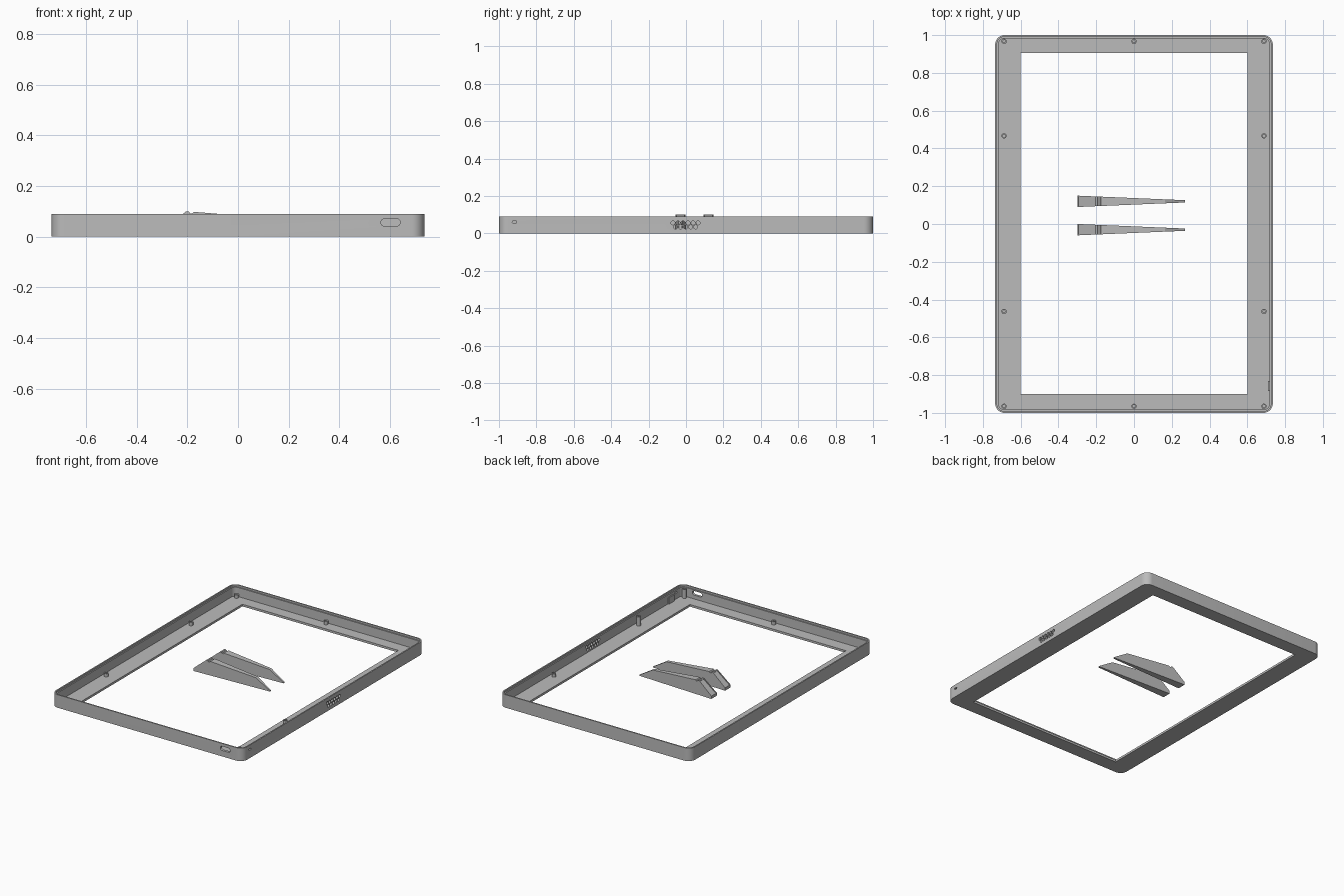
import bpy, bmesh, math
from mathutils import Vector

if "Cube" in bpy.data.objects:
    bpy.data.objects.remove(bpy.data.objects["Cube"])

grey = bpy.data.materials.new("plain grey")
grey.diffuse_color = (0.5, 0.5, 0.5, 1)
grey.use_nodes = True
grey.node_tree.nodes["Principled BSDF"].inputs["Base Color"].default_value = grey.diffuse_color


def make(name, bm):
    bmesh.ops.recalc_face_normals(bm, faces=bm.faces[:])
    me = bpy.data.meshes.new(name)
    bm.to_mesh(me)
    bm.free()
    ob = bpy.data.objects.new(name, me)
    bpy.context.collection.objects.link(ob)
    me.materials.append(grey)
    return ob


def rounded(w, h, r, seg=8):
    """Outline of a rounded rectangle with half sizes w and h."""
    pts = []
    for k, (sx, sy) in enumerate([(1, 1), (-1, 1), (-1, -1), (1, -1)]):
        for i in range(seg + 1):
            a = math.pi / 2 * (k + i / seg)
            pts.append((sx * (w - r) + r * math.cos(a), sy * (h - r) + r * math.sin(a)))
    return pts


def prism(name, pts, lo, hi, place=lambda u, v, d: (u, v, d)):
    """Extrude an outline from depth lo to depth hi."""
    bm = bmesh.new()
    a, b = [[bm.verts.new(place(u, v, d)) for u, v in pts] for d in (lo, hi)]
    n = len(pts)
    bm.faces.new(a)
    bm.faces.new(b)
    for i in range(n):
        j = (i + 1) % n
        bm.faces.new((a[i], a[j], b[j], b[i]))
    return make(name, bm)


def cut(target, cutter):
    mod = target.modifiers.new("cut", 'BOOLEAN')
    mod.operation, mod.solver, mod.object = 'DIFFERENCE', 'EXACT', cutter
    bpy.context.view_layer.objects.active = target
    bpy.ops.object.modifier_apply(modifier="cut")
    bpy.data.objects.remove(cutter)


def smooth(ob):
    bpy.ops.object.select_all(action='DESELECT')
    ob.select_set(True)
    bpy.context.view_layer.objects.active = ob
    bpy.ops.object.shade_smooth_by_angle(angle=math.radians(30))


# Tray frame: pocket, rim step and screen opening
W, H, T, FLOOR = 0.735, 1.0, 0.09, 0.015
frame = prism("frame", rounded(W, H, 0.05), 0, T)
cut(frame, prism("pocket", rounded(W - 0.017, H - 0.017, 0.033), FLOOR, 0.2))
cut(frame, prism("rim_step", rounded(W - 0.009, H - 0.009, 0.041), T - 0.012, 0.2))
cut(frame, prism("opening", [(-0.6, -0.9), (0.6, -0.9), (0.6, 0.905), (-0.6, 0.905)], -0.1, 0.2))

# Slot through the front wall
cut(frame, prism("front_slot", rounded(0.038, 0.0145, 0.0144), -1.1, -0.96,
                 lambda u, v, d: (0.602 + u, d, 0.056 + v)))
# Small slot through the right wall
cut(frame, prism("side_slot", rounded(0.012, 0.006, 0.005, 4), 0.7, 0.8,
                 lambda u, v, d: (d, -0.917 + u, 0.06 + v)))
# Two staggered rows of round grille holes
for row, (y0, z0, count) in enumerate([(-0.07, 0.056, 6), (-0.056, 0.034, 5)]):
    for i in range(count):
        cut(frame, prism("grille_hole", rounded(0.0105, 0.0105, 0.0104, 4), 0.7, 0.8,
                         lambda u, v, d: (d, y0 + 0.027 * i + u, z0 + v)))
smooth(frame)


# Screw bosses: hollow round posts on the floor
def boss(name, x, y, top):
    bm = bmesh.new()
    n = 20
    rings = [[bm.verts.new((x + r * math.cos(2 * math.pi * i / n),
                            y + r * math.sin(2 * math.pi * i / n), z)) for i in range(n)]
             for r, z in [(0.014, FLOOR - 0.003), (0.014, top), (0.007, top), (0.007, FLOOR)]]
    for a, b in zip(rings, rings[1:]):
        for i in range(n):
            j = (i + 1) % n
            bm.faces.new((a[i], a[j], b[j], b[i]))
    bm.faces.new(rings[0])
    bm.faces.new(rings[3])
    smooth(make(name, bm))


for x in (-0.688, 0, 0.688):
    for y in (0.967, 0.467, -0.463, -0.965):
        if x == 0 and abs(y) < 0.5:
            continue
        tall = x > 0 and y < 0
        boss("screw_boss", x, y, 0.078 if tall else 0.037)

# Small bracket on the inside of the right wall
prism("side_bracket", [(0.71, -0.885), (0.722, -0.885), (0.722, -0.83), (0.71, -0.83)], FLOOR - 0.002, 0.06)

# Tapered wedge supports: sloped rest, ridge with notch, long falling back
side = [(-0.3, 0), (0.27, 0), (0.27, 0.006), (0.165, 0.07), (-0.175, 0.098),
        (-0.18, 0.092), (-0.19, 0.092), (-0.194, 0.1), (-0.205, 0.1), (-0.3, 0.02)]


def half_width(x):
    return 0.03 - 0.024 * (x + 0.3) / 0.57


for yc in (0.12, -0.03):
    stand = prism("wedge_support", side, -1, 1,
                  lambda u, v, d: (u, yc + d * half_width(u), v))
    # Shallow recess in the sloped rest
    bm = bmesh.new()
    bm.from_mesh(stand.data)
    bm.normal_update()
    rest = [f for f in bm.faces if f.normal.x < -0.4 and f.normal.z > 0.4
            and f.calc_center_median().x < -0.22]
    bmesh.ops.inset_region(bm, faces=rest, thickness=0.006, depth=0)
    shift = rest[0].normal * -0.006
    new = bmesh.ops.extrude_discrete_faces(bm, faces=rest)["faces"]
    bmesh.ops.translate(bm, vec=Vector(shift), verts=new[0].verts[:])
    bm.to_mesh(stand.data)
    bm.free()
